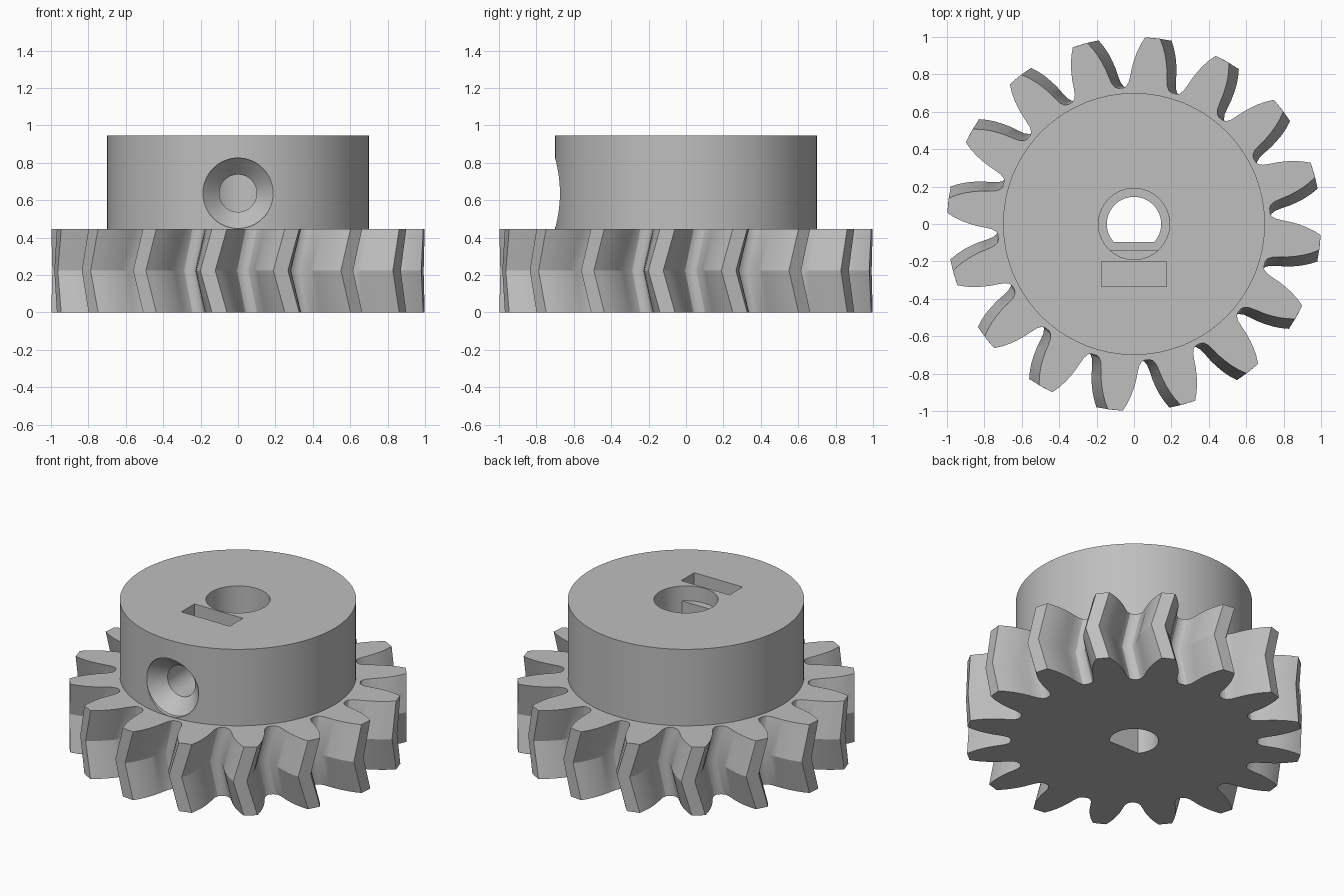
import bpy, bmesh
from math import pi, sin, cos, radians, asin

cube = bpy.data.objects.get("Cube")
if cube:
    bpy.data.objects.remove(cube, do_unlink=True)

TEETH = 16
GEAR_H = 0.447
TOP = 0.947
SCREW_Z = 0.637

grey = bpy.data.materials.new("plain grey")
grey.use_nodes = True
grey.diffuse_color = (0.52, 0.52, 0.52, 1)
grey.node_tree.nodes["Principled BSDF"].inputs["Base Color"].default_value = (0.52, 0.52, 0.52, 1)


def loft(name, rings):
    """Closed solid through stacked (outline, height) rings."""
    bm = bmesh.new()
    loops = [[bm.verts.new((x, y, z)) for x, y in pts] for pts, z in rings]
    n = len(loops[0])
    for a, b in zip(loops, loops[1:]):
        for i in range(n):
            j = (i + 1) % n
            bm.faces.new((a[i], a[j], b[j], b[i]))
    bm.faces.new(loops[0][::-1])
    bm.faces.new(loops[-1])
    bmesh.ops.recalc_face_normals(bm, faces=bm.faces)
    mesh = bpy.data.meshes.new(name)
    bm.to_mesh(mesh)
    bm.free()
    mesh.materials.append(grey)
    obj = bpy.data.objects.new(name, mesh)
    bpy.context.collection.objects.link(obj)
    return obj


def circle(r, n=64):
    return [(r * cos(2 * pi * i / n), r * sin(2 * pi * i / n)) for i in range(n)]


def d_shape(r, flat, n=48):
    """Circle cut off by a straight chord at y = -flat."""
    a = asin(flat / r)
    return [(r * cos(t), r * sin(t))
            for t in (-a + (pi + 2 * a) * i / n for i in range(n + 1))]


# Half of one tooth: radius and half angle in degrees, root to tip
FLANK = [(0.73, 10.2), (0.738, 8.9), (0.76, 7.8), (0.80, 7.0), (0.84, 6.4),
         (0.88, 5.6), (0.92, 4.7), (0.96, 3.6), (1.0, 2.3)]


def gear_outline(turn):
    pts = []
    for k in range(TEETH):
        mid = 84.3 + turn + k * 360 / TEETH
        side = [(r, mid - a) for r, a in FLANK]
        side += [(r, mid + a) for r, a in reversed(FLANK)]
        pts += [(r * cos(radians(t)), r * sin(radians(t))) for r, t in side]
    return pts


def combine(target, tool, operation):
    mod = target.modifiers.new(tool.name, 'BOOLEAN')
    mod.operation = operation
    mod.solver = 'EXACT'
    mod.object = tool
    bpy.context.view_layer.update()
    bpy.ops.object.select_all(action='DESELECT')
    target.select_set(True)
    bpy.context.view_layer.objects.active = target
    bpy.ops.object.modifier_apply(modifier=mod.name)
    bpy.data.objects.remove(tool, do_unlink=True)


# Herringbone wheel: the teeth twist to mid height and back
gear = loft("herringbone_gear", [(gear_outline(0), 0),
                                 (gear_outline(-3.6), GEAR_H / 2),
                                 (gear_outline(0), GEAR_H)])

# Hub collar
combine(gear, loft("hub", [(circle(0.70, 128), 0.3), (circle(0.70, 128), TOP)]), 'UNION')

# Stepped shaft bore with a flat side
for name, shape, low, high in (
        ("shaft_bore", d_shape(0.145, 0.095), -0.1, 0.5),
        ("collar_bore", d_shape(0.19, 0.14), GEAR_H + 0.01, 0.9),
        ("bore_mouth", circle(0.19), 0.85, 1.1)):
    combine(gear, loft(name, [(shape, low), (shape, high)]), 'DIFFERENCE')

# Nut slot in the top of the hub
slot = [(-0.175, -0.335), (0.175, -0.335), (0.175, -0.20), (-0.175, -0.20)]
combine(gear, loft("nut_slot", [(slot, 0.46), (slot, 1.1)]), 'DIFFERENCE')

# Countersunk set screw hole through the front of the hub
screw = loft("screw_hole", [(circle(0.10), 0.05), (circle(0.10), 0.585),
                            (circle(0.188), 0.675), (circle(0.188), 0.8)])
screw.rotation_euler.x = pi / 2
screw.location.z = SCREW_Z
combine(gear, screw, 'DIFFERENCE')

# Smooth curved walls, keep the edges crisp
gear.select_set(True)
bpy.context.view_layer.objects.active = gear
bpy.ops.object.shade_smooth_by_angle(angle=radians(25))
